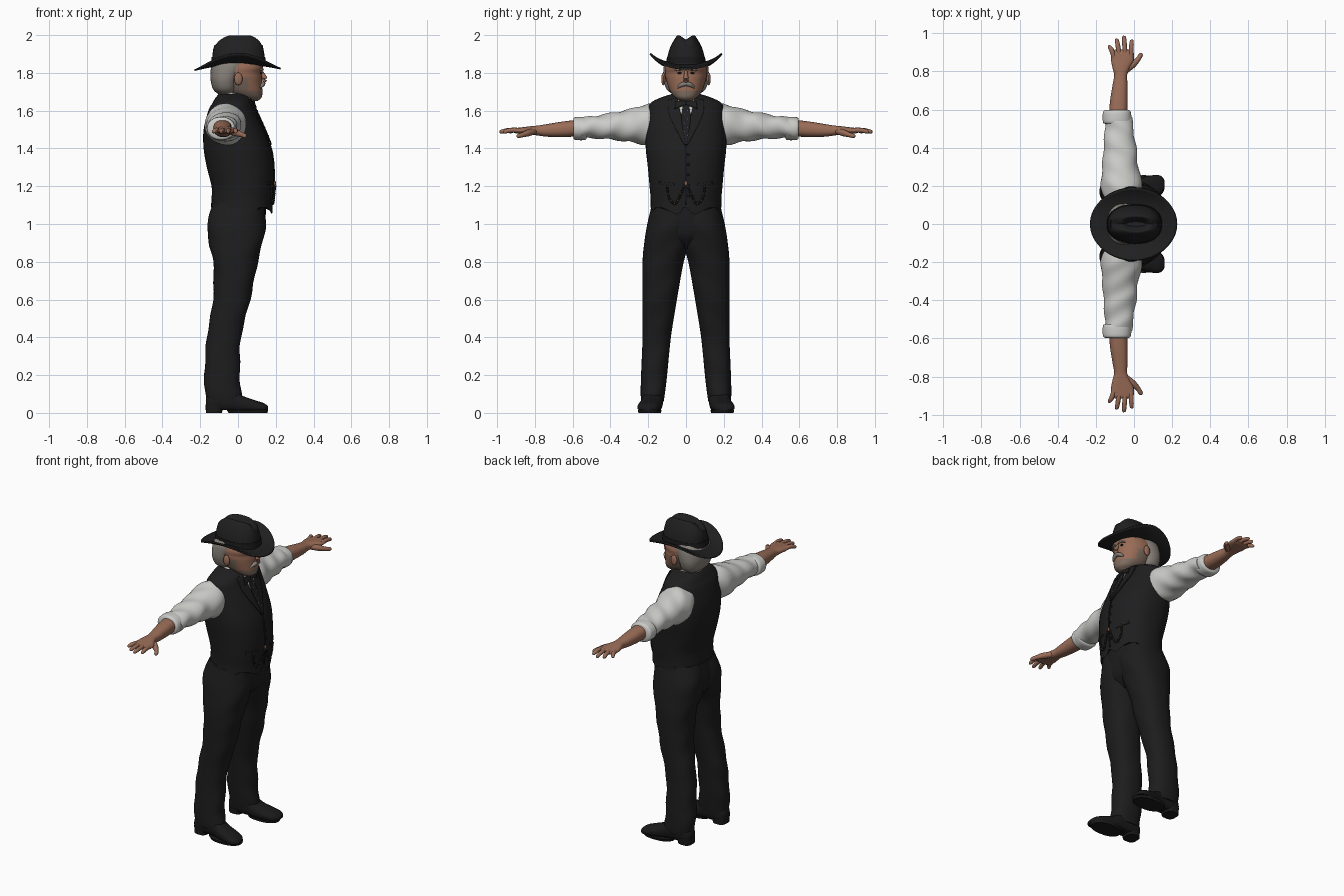
import bpy, bmesh, math
from mathutils import Vector
from mathutils.bvhtree import BVHTree

cube = bpy.data.objects.get("Cube")
if cube:
    bpy.data.objects.remove(cube)


def material(name, r, g, b):
    m = bpy.data.materials.new(name)
    m.use_nodes = True
    m.diffuse_color = (r, g, b, 1)
    bsdf = m.node_tree.nodes["Principled BSDF"]
    bsdf.inputs["Base Color"].default_value = (r, g, b, 1)
    bsdf.inputs["Roughness"].default_value = 0.8
    return m


HAT = material("black felt", .014, .014, .014)
VEST = material("black vest cloth", .013, .013, .014)
TROUSER = material("black trouser cloth", .012, .012, .012)
LEATHER = material("black leather", .01, .01, .01)
SHIRT = material("white shirt", .6, .6, .58)
SKIN = material("tan skin", .32, .15, .095)
HAIR = material("grey hair", .24, .215, .19)
STUBBLE = material("grey stubble", .21, .15, .115)
BRASS = material("copper chain", .3, .13, .07)


def finish(name, bm, *mats):
    bmesh.ops.recalc_face_normals(bm, faces=bm.faces)
    me = bpy.data.meshes.new(name)
    bm.to_mesh(me)
    bm.free()
    for m in mats:
        me.materials.append(m)
    me.shade_smooth()
    me.set_sharp_from_angle(angle=math.radians(50))
    ob = bpy.data.objects.new(name, me)
    bpy.context.collection.objects.link(ob)
    return ob


def skin_rings(bm, rings):
    rows = [[bm.verts.new(p) for p in ring] for ring in rings]
    n = len(rows[0])
    for lo, hi in zip(rows, rows[1:]):
        for i in range(n):
            j = (i + 1) % n
            bm.faces.new((lo[i], lo[j], hi[j], hi[i]))
    bm.faces.new(rows[0])
    bm.faces.new(rows[-1])


def smooth_keys(keys, steps):
    """Catmull-Rom interpolation between key tuples."""
    out = []
    for i in range(len(keys) - 1):
        quad = [keys[max(0, min(len(keys) - 1, i + k))] for k in (-1, 0, 1, 2)]
        for s in range(steps):
            t = s / steps
            out.append([b + .5 * t * (c - a + t * (2*a - 5*b + 4*c - d + t * (3*(b - c) + d - a)))
                        for a, b, c, d in zip(*quad)])
    return out + [list(keys[-1])]


def loft(name, keys, *mats, axis="z", side=1, power=2.3, steps=5, sides=40, warp=None, rule=None):
    """Oval cross-sections (t, a0, a1, b0, b1), or (t, a0, a1, half b), along an axis."""
    keys = [k if len(k) == 5 else (k[0], k[1], k[2], -k[3], k[3]) for k in keys]
    rings = []
    for t, a0, a1, b0, b1 in smooth_keys(keys, steps):
        ring = []
        for i in range(sides):
            w = math.tau * i / sides
            c, s = math.cos(w), math.sin(w)
            a = (a0 + a1) / 2 + (a1 - a0) / 2 * math.copysign(abs(c) ** (2 / power), c)
            b = (b0 + b1) / 2 + (b1 - b0) / 2 * math.copysign(abs(s) ** (2 / power), s)
            v = Vector({"z": (a, b, t), "y": (a, t, b), "x": (t, a, b)}[axis])
            if warp:
                warp(v)
            v.y *= side
            ring.append(v)
        rings.append(ring)
    bm = bmesh.new()
    skin_rings(bm, rings)
    if rule:
        for f in bm.faces:
            f.material_index = rule(f.calc_center_median())
    return finish(name, bm, *mats)


def tube(name, keys, mat, side=1, steps=4, sides=12):
    """Round limb through (x, y, z, radius) keys."""
    pts = smooth_keys(keys, steps)
    rings = []
    for i, (x, y, z, r) in enumerate(pts):
        d = Vector(pts[min(i + 1, len(pts) - 1)][:3]) - Vector(pts[max(i - 1, 0)][:3])
        q = d.to_track_quat("Z", "Y")
        ring = [Vector((x, y, z)) + q @ Vector((r * math.cos(math.tau * k / sides),
                r * math.sin(math.tau * k / sides), 0)) for k in range(sides)]
        rings.append([Vector((p.x, p.y * side, p.z)) for p in ring])
    bm = bmesh.new()
    skin_rings(bm, rings)
    return finish(name, bm, mat)


def blobs(name, centres, size, mat):
    bm = bmesh.new()
    for c in centres:
        new = bmesh.ops.create_uvsphere(bm, u_segments=12, v_segments=8, radius=1)["verts"]
        bmesh.ops.scale(bm, vec=size, verts=new)
        bmesh.ops.translate(bm, vec=c, verts=new)
    return finish(name, bm, mat)


# Vest: pointed front hem with a notch, higher at the back
def hem(v):
    if v.z < 1.082:
        v.z = 1.11 - .04 * max(0, v.x) / .1 - .0 * v.x
        if v.x > .1:
            v.z = 1.09 - .04 * max(0, 1 - abs(abs(v.y) - .05) / .08)
            v.z += .035 if abs(v.y) < .01 else 0


vest = loft("vest", [(1.08, -.142, .183, .188), (1.13, -.14, .185, .187), (1.2, -.14, .19, .193),
                     (1.3, -.165, .19, .202), (1.4, -.182, .175, .213), (1.5, -.182, .137, .213),
                     (1.6, -.157, .092, .203), (1.64, -.135, .075, .188), (1.667, -.12, .062, .14),
                     (1.69, -.1, .045, .07)], VEST, warp=hem, sides=56)
surface = BVHTree.FromPolygons([v.co for v in vest.data.vertices],
                               [p.vertices for p in vest.data.polygons])


def on_vest(y, z, off):
    hit = surface.ray_cast(Vector((1, y, z)), Vector((-1, 0, 0)))[0]
    return Vector(((hit.x if hit else .05) + off, y, z))


def strip(name, left, right, mat, off=.002, thick=.006, side=1, n=10):
    """Plate between two (y, z) edges, laid on the front of the vest."""
    left, right = smooth_keys(left, 6), smooth_keys(right, 6)
    bm = bmesh.new()
    rows = [[bm.verts.new(on_vest(side * (a[0] + (b[0] - a[0]) * k / n), a[1] + (b[1] - a[1]) * k / n, off))
             for k in range(n + 1)] for a, b in zip(left, right)]
    for lo, hi in zip(rows, rows[1:]):
        for k in range(n):
            bm.faces.new((lo[k], lo[k + 1], hi[k + 1], hi[k]))
    ob = finish(name, bm, mat)
    mod = ob.modifiers.new("thickness", "SOLIDIFY")
    mod.thickness, mod.offset = thick, 0
    return ob


# Shirt front, neck scarf and vest trim
strip("shirt_front", [(-.06, 1.665), (-.004, 1.53)], [(.06, 1.665), (.004, 1.53)], SHIRT)
strip("scarf_tail", [(-.012, 1.645), (-.024, 1.56), (-.004, 1.42)],
      [(.012, 1.645), (.024, 1.56), (.004, 1.42)], VEST, off=.008)
blobs("scarf_dots", [on_vest(.009 * (-1) ** i, 1.6 - .022 * i, .012) for i in range(7)],
      (.002, .003, .003), SHIRT)
blobs("scarf_knot", [(.074, 0, 1.645)], (.016, .018, .02), VEST)
strip("front_seam", [(-.003, 1.42), (-.003, 1.1)], [(.003, 1.42), (.003, 1.1)], TROUSER, n=2)
blobs("vest_buttons", [on_vest(.012, 1.15 + .055 * i, .002) for i in range(5)], (.004, .007, .007), LEATHER)
blobs("watch_fob", [on_vest(0, 1.215, .005)], (.006, .008, .013), BRASS)

for side, label in ((1, "left"), (-1, "right")):
    strip(label + "_lapel", [(.045, 1.668), (.028, 1.58), (.004, 1.42)],
          [(.095, 1.655), (.085, 1.57), (.01, 1.42)], VEST, off=.004, side=side)
    strip(label + "_scarf_bow", [(0, 1.655), (.055, 1.65)], [(0, 1.632), (.06, 1.61)],
          VEST, off=.012, side=side)
    strip(label + "_pocket", [(.06, 1.215), (.14, 1.225)], [(.06, 1.2), (.14, 1.21)], VEST, side=side)
    # Watch chain of small links hanging in a loop
    links = smooth_keys([(.1, 1.2), (.09, 1.14), (.06, 1.108), (.035, 1.14), (.01, 1.2)], 6)
    blobs(label + "_chain_dark", [on_vest(side * y, z, .006) for y, z in links], (.006, .006, .007), LEATHER)
    blobs(label + "_chain_bright", [on_vest(side * y, z, .01) for y, z in links[::4]],
          (.004, .004, .004), BRASS)

    # Trouser leg with soft folds
    def folds(v):
        v.x += .003 * math.sin(v.z * 38 + v.y * 25)

    loft(label + "_trouser_leg",
         [(1.11, -.13, .14, -.03, .178), (1, -.163, .147, -.04, .205), (.9, -.153, .13, -.02, .221),
          (.8, -.132, .105, .012, .23), (.6, -.132, .065, .048, .23), (.4, -.165, .016, .08, .23),
          (.2, -.178, .01, .1, .238), (.1, -.174, .018, .112, .24), (.06, -.165, .015, .118, .236)],
         TROUSER, side=side, warp=folds)

    # Boot, sole and heel
    def flat_base(v):
        v.z = max(v.z, .014)

    loft(label + "_boot",
         [(-.17, .15, .205, .02, .09), (-.14, .128, .226, .005, .11), (-.03, .122, .23, .002, .12),
          (.03, .126, .243, 0, .088), (.1, .138, .256, 0, .064), (.14, .155, .253, .002, .05),
          (.16, .185, .23, .01, .034)], LEATHER, axis="x", side=side, warp=flat_base)
    loft(label + "_sole", [(0, -.05, .155, .132, .252), (.016, -.06, .16, .13, .256)],
         LEATHER, side=side, steps=1)
    loft(label + "_heel", [(0, -.17, -.085, .132, .222), (.045, -.172, -.075, .13, .226)],
         LEATHER, side=side, steps=1, power=3)

    # Shirt sleeve and rolled cuff
    def creases(v):
        v.z += .004 * math.sin(v.y * 55 + v.x * 30)
        v.x += .003 * math.sin(v.y * 48 + v.z * 30)

    loft(label + "_sleeve",
         [(.12, -.15, .03, 1.45, 1.625), (.2, -.174, .045, 1.42, 1.635), (.3, -.166, .022, 1.435, 1.607),
          (.4, -.16, .012, 1.448, 1.587), (.5, -.152, -.005, 1.455, 1.57), (.56, -.15, -.01, 1.455, 1.562)],
         SHIRT, axis="y", side=side, warp=creases, power=2.1)
    loft(label + "_cuff",
         [(.525, -.15, -.02, 1.46, 1.555), (.535, -.163, -.013, 1.445, 1.567), (.585, -.163, -.016, 1.445, 1.566),
          (.597, -.152, -.026, 1.455, 1.556)], SHIRT, axis="y", side=side, power=2.1)

    # Forearm and palm
    loft(label + "_forearm",
         [(.57, -.132, -.034, 1.465, 1.552), (.65, -.125, -.033, 1.46, 1.543), (.73, -.112, -.034, 1.462, 1.53),
          (.78, -.104, -.036, 1.468, 1.522), (.82, -.113, -.022, 1.474, 1.518),
          (.86, -.12, -.002, 1.477, 1.513), (.9, -.117, -.002, 1.48, 1.508), (.915, -.1, -.02, 1.486, 1.502)],
         SKIN, axis="y", side=side)

    # Fingers and thumb
    for finger, x, tip_x, tip_y in (("little", -.104, -.128, .938), ("ring", -.076, -.09, .972),
                                    ("middle", -.046, -.052, .987), ("index", -.016, -.012, .967)):
        mid = (x + tip_x) / 2
        tube(f"{label}_{finger}_finger",
             [(x, .87, 1.495, .013), (mid, (.88 + tip_y) / 2, 1.497, .0125),
              (tip_x, tip_y - .008, 1.489, .01), (tip_x, tip_y, 1.488, .004)], SKIN, side=side)
    tube(label + "_thumb", [(-.05, .8, 1.492, .016), (-.008, .835, 1.482, .018), (.02, .862, 1.473, .013),
                            (.036, .888, 1.466, .011), (.04, .896, 1.464, .004)], SKIN, side=side)

    # Face and ear details
    blobs(label + "_ear", [(.002, side * .12, 1.768)], (.022, .011, .034), SKIN)
    blobs(label + "_eye", [(.122, side * .034, 1.799)], (.007, .011, .005), LEATHER)
    tube(label + "_eyebrow", [(.132, .014, 1.815, .004), (.129, .035, 1.82, .006),
                              (.114, .058, 1.812, .003)], HAIR, side=side)
    tube(label + "_moustache", [(.134, -.002, 1.744, .011), (.13, .022, 1.738, .012),
                                (.118, .045, 1.722, .005)], HAIR, side=side)

# Seat of the trousers
loft("trouser_seat", [(1.12, -.13, .15, .178), (1, -.155, .143, .198), (.93, -.145, .125, .17),
                      (.87, -.1, .07, .07)], TROUSER)


# Neck and collar, lower at the front
def slope(v):
    v.z -= .3 * v.x


loft("neck", [(1.6, -.08, .06, .065), (1.74, -.08, .06, .062)], SKIN)
loft("collar", [(1.64, -.108, .07, .085), (1.67, -.104, .068, .077), (1.685, -.1, .066, .073),
                (1.685, -.085, .05, .06)], SHIRT, warp=slope, steps=3)

# Head with stubble on jaw and cheeks
loft("head", [(1.652, .04, .105, .028), (1.67, 0, .125, .058), (1.7, -.06, .129, .082),
              (1.74, -.095, .127, .098), (1.775, -.12, .126, .108), (1.8, -.125, .124, .11),
              (1.83, -.125, .133, .11), (1.88, -.11, .125, .09)],
     SKIN, STUBBLE, power=2.15, steps=7, sides=56,
     rule=lambda c: 1 if c.z < 1.705 or (c.x < .055 and c.z < 1.775) else 0)
loft("hair", [(1.685, -.1, -.03, .065), (1.71, -.13, -.005, .1), (1.75, -.143, .005, .117),
              (1.79, -.146, .02, .121), (1.84, -.14, .045, .116), (1.87, -.12, .04, .1)], HAIR)
tube("nose", [(.12, 0, 1.815, .007), (.132, 0, 1.792, .01), (.141, 0, 1.77, .014),
              (.134, 0, 1.755, .012)], SKIN)


# Hat crown with a lengthwise crease
def crease(v):
    if v.z > 1.95:
        v.z -= .022 * max(0, 1 - abs(v.y) / .035)


loft("hat_crown", [(1.845, -.14, .143, .102), (1.885, -.136, .141, .098), (1.93, -.13, .134, .086),
                   (1.97, -.112, .122, .066), (1.998, -.07, .09, .045), (1.99, -.05, .07, .028),
                   (1.975, -.04, .06, .012)], HAT, warp=crease, sides=56)
loft("hat_band", [(1.852, -.143, .147, .105), (1.885, -.139, .144, .101)], LEATHER, steps=1)

# Hat brim with rolled sides and dipped ends
bm = bmesh.new()
rows = []
for i in range(11):
    r, row = .4 + .6 * i / 10, []
    for k in range(64):
        w = math.tau * k / 64
        x, y = .228 * r * math.cos(w) - .002, .19 * r * math.sin(w)
        z = 1.848 - .5 * x * x + .055 * (abs(y) / .19) ** 3 + .03 * min(0, x)
        row.append(bm.verts.new((x, y, z)))
    rows.append(row)
for lo, hi in zip(rows, rows[1:]):
    for k in range(64):
        bm.faces.new((lo[k - 1], lo[k], hi[k], hi[k - 1]))
brim = finish("hat_brim", bm, HAT)
mod = brim.modifiers.new("thickness", "SOLIDIFY")
mod.thickness, mod.offset = .009, 0
